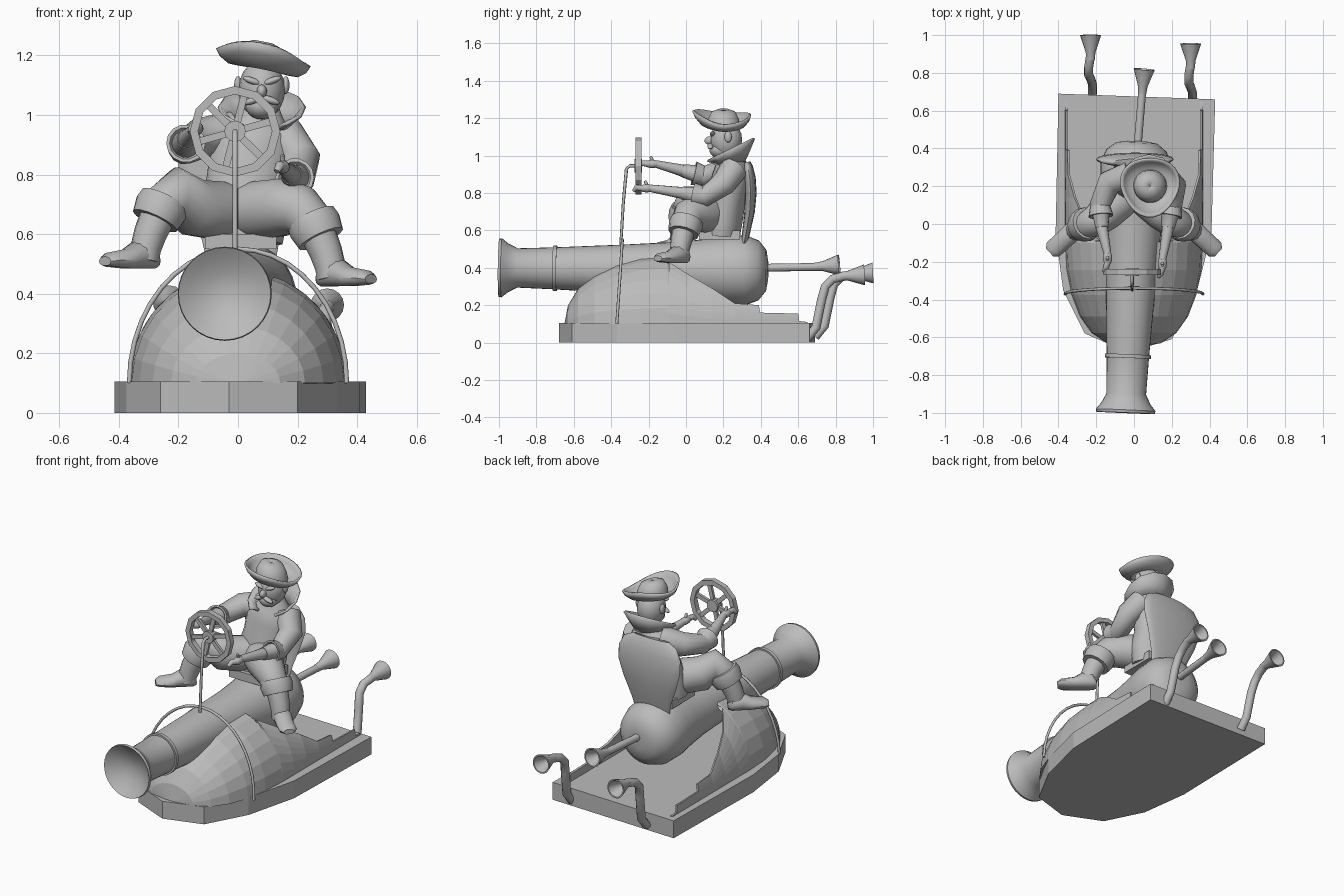
import bpy, bmesh
from math import sin, cos, pi, sqrt, asin, radians
from mathutils import Vector, Quaternion

cube = bpy.data.objects.get("Cube")
if cube:
    bpy.data.objects.remove(cube)

grey = bpy.data.materials.new("plain_grey")
grey.use_nodes = True
grey.diffuse_color = (0.5, 0.5, 0.5, 1)
grey.node_tree.nodes["Principled BSDF"].inputs["Base Color"].default_value = (0.5, 0.5, 0.5, 1)


def finish(name, bm, smooth=True, angle=40):
    bmesh.ops.remove_doubles(bm, verts=bm.verts, dist=0.0005)
    bmesh.ops.recalc_face_normals(bm, faces=bm.faces)
    me = bpy.data.meshes.new(name)
    bm.to_mesh(me)
    bm.free()
    ob = bpy.data.objects.new(name, me)
    bpy.context.collection.objects.link(ob)
    me.materials.append(grey)
    if smooth:
        bpy.ops.object.select_all(action='DESELECT')
        ob.select_set(True)
        bpy.context.view_layer.objects.active = ob
        bpy.ops.object.shade_smooth_by_angle(angle=radians(angle))
    return ob


def loft(name, rings, closed=True, caps=True, smooth=True, angle=40):
    """Skin a list of equally long point rings."""
    bm = bmesh.new()
    rows = [[bm.verts.new(p) for p in ring] for ring in rings]
    n = len(rows[0])
    for a, b in zip(rows, rows[1:]):
        for i in range(n if closed else n - 1):
            j = (i + 1) % n
            bm.faces.new((a[i], a[j], b[j], b[i]))
    if caps:
        bm.faces.new(rows[0])
        bm.faces.new(rows[-1])
    return finish(name, bm, smooth, angle)


def circle(r, sides, flat=1.0):
    return [Vector((r * cos(2 * pi * i / sides), r * flat * sin(2 * pi * i / sides), 0))
            for i in range(sides)]


def tube(name, path, sides=12, flat=1.0, angle=50):
    """Path points are (x, y, z, radius)."""
    pts = [Vector(p[:3]) for p in path]
    rings, q, old = [], Quaternion(), Vector((0, 0, 1))
    for i, p in enumerate(path):
        d = (pts[min(i + 1, len(pts) - 1)] - pts[max(i - 1, 0)]).normalized()
        q = old.rotation_difference(d) @ q
        old = d
        rings.append([pts[i] + q @ v for v in circle(p[3], sides, flat)])
    return loft(name, rings, angle=angle)


def lathe(name, profile, start, end, sides=24, angle=40):
    """Profile points are (distance along axis, radius)."""
    start = Vector(start)
    d = (Vector(end) - start).normalized()
    q = d.to_track_quat('Z', 'Y')
    rings = [[start + d * t + q @ v for v in circle(max(r, 0.0001), sides)] for t, r in profile]
    return loft(name, rings, caps=False, angle=angle)


def blob(name, loc, size, tilt=0.0):
    bm = bmesh.new()
    bmesh.ops.create_uvsphere(bm, u_segments=16, v_segments=10, radius=1)
    ob = finish(name, bm, angle=60)
    ob.location, ob.scale, ob.rotation_euler = loc, size, (0, tilt, 0)
    return ob


def box(name, loc, size, tilt=0.0):
    bm = bmesh.new()
    bmesh.ops.create_cube(bm, size=1)
    ob = finish(name, bm, smooth=False)
    ob.location, ob.scale, ob.rotation_euler = loc, size, (0, tilt, 0)
    return ob


def solidify(ob, thickness, offset=-1):
    m = ob.modifiers.new("thickness", 'SOLIDIFY')
    m.thickness, m.offset = thickness, offset


# Plinth
outline = [(-0.40, 0.69), (-0.415, -0.05), (-0.375, -0.35), (-0.26, -0.58), (-0.03, -0.68),
           (0.20, -0.61), (0.33, -0.37), (0.41, -0.05), (0.43, 0.66)]
loft("base_plinth", [[(x, y, z) for x, y in outline] for z in (0, 0.105)], smooth=False)

# Faceted hull: quarter dome in front, stepped side walls behind
stations = []
for i in range(7):
    y = -0.1 - 0.55 * cos(i / 6 * pi / 2)
    stations.append((y, sqrt(max(0.0, 1 - ((y + 0.1) / 0.55) ** 2)), 0.48))
stations += [(y, 1, h) for y, h in ((-0.09, 0.43), (0.02, 0.36), (0.14, 0.29), (0.26, 0.21),
                                    (0.39, 0.2), (0.395, 0.16), (0.6, 0.155), (0.605, 0.115), (0.65, 0.11))]
rings = []
for y, s, top in stations:
    t_max = asin(min(1, (top - 0.1) / 0.38))
    rings.append([(0.365 * max(s, 0.02) ** 0.7 * cos(t_max * k / 7), y,
                   0.1 + 0.38 * s * sin(t_max * k / 7)) for k in range(8)])
hull = loft("hull_shell", rings, closed=False, caps=False, smooth=False)
hull.modifiers.new("mirror", 'MIRROR')
solidify(hull, 0.012)

# Arch over the barrel
tube("hull_arch", [(0.365 * cos(pi * i / 20), -0.37 + 0.03 * sin(pi * i / 20),
                    0.1 + 0.45 * sin(pi * i / 20), 0.008) for i in range(21)], sides=8)

# Cannon with dished muzzle and bulbous breech
lathe("cannon_barrel", [(0.07, 0), (0.05, 0.07), (0.025, 0.12), (0, 0.155), (0.015, 0.158), (0.05, 0.13),
                        (0.1, 0.105), (0.29, 0.112), (0.29, 0.122), (0.31, 0.122), (0.31, 0.113),
                        (0.65, 0.13), (0.98, 0.15), (1.1, 0.165), (1.22, 0.185), (1.32, 0.187),
                        (1.39, 0.16), (1.43, 0.11), (1.44, 0.05), (1.44, 0)],
      (-0.045, -1, 0.40), (0.015, 0.44, 0.385), sides=32)

# Trumpet-shaped exhausts
bell = [(0, 0.022), (0.04, 0.026), (0.13, 0.056), (0.13, 0.048), (0.05, 0.018), (0.05, 0)]
tube("centre_exhaust_pipe", [(0.02, 0.42, 0.4, 0.021), (0.045, 0.72, 0.405, 0.021)])
lathe("centre_exhaust_bell", bell, (0.043, 0.69, 0.405), (0.054, 0.82, 0.415), 16)
for name, x, dy, dz in (("right", -0.23, 0, 0), ("left", 0.30, -0.045, -0.01)):
    tube(name + "_exhaust_pipe", [(x + ox, y + dy, z + dz, 0.024) for ox, y, z in (
        (0.01, 0.69, 0.03), (0.01, 0.74, 0.09), (0, 0.77, 0.24), (-0.01, 0.79, 0.31),
        (-0.01, 0.83, 0.35), (0, 0.89, 0.365))])
    lathe(name + "_exhaust_bell", bell, (x, 0.87 + dy, 0.365 + dz), (x, 1.0 + dy, 0.372 + dz), 16)

# Steering wheel and column
hub = (-0.01, -0.255, 0.945)
lathe("wheel_rim", [(0, 0.152), (0.032, 0.152), (0.032, 0.124), (0, 0.124), (0, 0.152)],
      (hub[0], -0.271, hub[2]), (hub[0], 0, hub[2]), sides=12, angle=20)
lathe("wheel_hub", [(0, 0), (0, 0.036), (0.04, 0.036), (0.04, 0)],
      (hub[0], -0.275, hub[2]), (hub[0], 0, hub[2]), sides=12)
for i in range(6):
    a = pi * i / 3 + 0.25
    box("wheel_spoke", (hub[0] + 0.08 * sin(a), hub[1], hub[2] + 0.08 * cos(a)), (0.024, 0.016, 0.1), a)
tube("steering_column", [(-0.01, -0.35, 0.5, 0.008), (-0.01, -0.335, 0.75, 0.008),
                         (-0.01, -0.318, 0.93, 0.009), (-0.01, -0.3, 0.945, 0.009),
                         (-0.01, -0.25, 0.945, 0.009)], sides=8)

# Seat
tube("seat_back", [(0.01, 0.30, 0.48, 0.11), (0.01, 0.32, 0.58, 0.13), (0.005, 0.34, 0.70, 0.175),
                   (0.005, 0.345, 0.80, 0.205), (0.005, 0.34, 0.88, 0.205), (0.005, 0.33, 0.94, 0.175),
                   (0.005, 0.325, 0.965, 0.12)], sides=20, flat=0.16)
box("seat_cushion", (0.01, 0.18, 0.575), (0.24, 0.22, 0.05))

# Torso
tube("coat_body", [(0.01, 0.19, 0.58, 0.14), (0.02, 0.2, 0.68, 0.15), (0.03, 0.225, 0.78, 0.135),
                   (0.05, 0.24, 0.88, 0.145), (0.07, 0.245, 0.95, 0.12), (0.08, 0.24, 1.0, 0.07),
                   (0.08, 0.235, 1.05, 0.05)], sides=18, flat=0.72, angle=60)

# Standing collar, open in front
rings = []
for r, z, lift in ((0.085, 0.965, 0.01), (0.11, 0.995, 0.03), (0.14, 1.03, 0.065)):
    rings.append([(0.08 + r * cos(a), 0.225 + 0.95 * r * sin(a), z + lift * sin(a))
                  for a in (radians(-55 + 29 * i) for i in range(11))])
solidify(loft("coat_collar", rings, closed=False, caps=False), 0.012)

# Head and face
blob("head", (0.08, 0.215, 1.085), (0.078, 0.085, 0.1))
blob("jaw", (0.08, 0.18, 1.03), (0.055, 0.055, 0.045))
blob("nose", (0.08, 0.125, 1.08), (0.017, 0.026, 0.022))
for s in (-1, 1):
    blob("ear", (0.08 + s * 0.08, 0.225, 1.1), (0.013, 0.02, 0.03))
    blob("eyebrow", (0.08 + s * 0.034, 0.142, 1.115), (0.032, 0.014, 0.011), -s * 0.35)
    blob("moustache", (0.08 + s * 0.028, 0.13, 1.05), (0.034, 0.016, 0.012), s * 0.35)

# Hat with upturned, three-cornered brim
rings = []
for r, z, curl in ((0.001, 1.238, 0), (0.03, 1.24, 0), (0.06, 1.228, 0), (0.078, 1.19, 0),
                   (0.085, 1.155, 0.1), (0.115, 1.16, 0.4), (0.14, 1.182, 0.8), (0.152, 1.207, 1)):
    ring = []
    for i in range(30):
        a = 2 * pi * i / 30
        reach = r * (1 + 0.06 * curl * cos(3 * (a + pi / 2)))
        ring.append((0.085 + reach * cos(a), 0.2 + reach * sin(a),
                     z - 0.2 * r * cos(a) + curl * (0.02 * max(0, -sin(a)) + 0.012 * cos(2 * a + pi))))
    rings.append(ring)
solidify(loft("hat", rings, caps=False, angle=60), 0.012, 0)

# Arms with wide cuffs, reaching for the wheel
cuff = [(0, 0.03), (0, 0.052), (0.06, 0.066), (0.06, 0.055), (0.03, 0.035)]
arms = {"left": [(0.15, 0.255, 0.93), (0.21, 0.2, 0.85), (0.20, 0.10, 0.78), (0.18, -0.02, 0.80), (0.15, -0.19, 0.825)],
        "right": [(-0.02, 0.26, 0.94), (-0.13, 0.22, 0.92), (-0.18, 0.10, 0.89), (-0.17, -0.02, 0.92), (-0.14, -0.16, 0.955)]}
for name, p in arms.items():
    tube(name + "_sleeve", [q + (r,) for q, r in zip(p[:4], (0.075, 0.068, 0.056, 0.035))], angle=60)
    lathe(name + "_cuff", cuff, Vector(p[2]).lerp(Vector(p[3]), 0.0), p[3], 14)
    tube(name + "_forearm", [q + (r,) for q, r in zip(p[2:], (0.035, 0.032, 0.02))])
    x, y, z = p[4]
    blob(name + "_palm", (x, y - 0.02, z), (0.024, 0.042, 0.022))
    tube(name + "_fingers", [(x, y - 0.04, z, 0.018), (x - 0.01, y - 0.075, z + 0.005, 0.016),
                             (x - 0.02, y - 0.09, z - 0.015, 0.01)], sides=8)
    tube(name + "_thumb", [(x, y - 0.01, z, 0.011), (x, y - 0.03, z + 0.04, 0.007)], sides=8)

# Legs, boot cuffs and boots, splayed to either side
for name, s, dz in (("left", 1, 0), ("right", -1, 0.06)):
    def at(x, y, z, r):
        return (s * x, y, z + dz, r)
    tube(name + "_thigh", [(0, 0.18, 0.675, 0.085), (s * 0.07, 0.13, 0.68, 0.1), (s * 0.15, 0.06, 0.69, 0.098),
                           at(0.21, 0.01, 0.68, 0.085), at(0.25, -0.005, 0.64, 0.072),
                           at(0.27, -0.015, 0.6, 0.065)], sides=16, angle=60)
    lathe(name + "_boot_cuff", [(0, 0.06), (0, 0.086), (0.03, 0.092), (0.08, 0.082), (0.08, 0.05)],
          at(0.245, 0.005, 0.655, 0)[:3], at(0.29, -0.02, 0.56, 0)[:3], 14)
    tube(name + "_boot_shaft", [at(0.265, -0.01, 0.61, 0.062), at(0.295, -0.025, 0.54, 0.056),
                                at(0.31, -0.035, 0.49, 0.052), at(0.315, -0.04, 0.45, 0.05)])
    # boot foot: rounded cross-sections running outward and forward
    rings = []
    for d, w, low, high in ((0, 0.03, 0.425, 0.47), (0.02, 0.05, 0.415, 0.51), (0.08, 0.052, 0.415, 0.52),
                            (0.13, 0.05, 0.418, 0.49), (0.2, 0.05, 0.425, 0.48), (0.225, 0.03, 0.432, 0.465)):
        mid, half = (low + high) / 2, (high - low) / 2
        rings.append([(s * (0.28 + 0.74 * d + 0.67 * w * cos(a)), 0.0 - 0.67 * d + 0.74 * w * cos(a),
                       mid + dz + half * max(-0.8, sin(a)))
                      for a in (2 * pi * k / 12 for k in range(12))])
    loft(name + "_boot_foot", rings)
